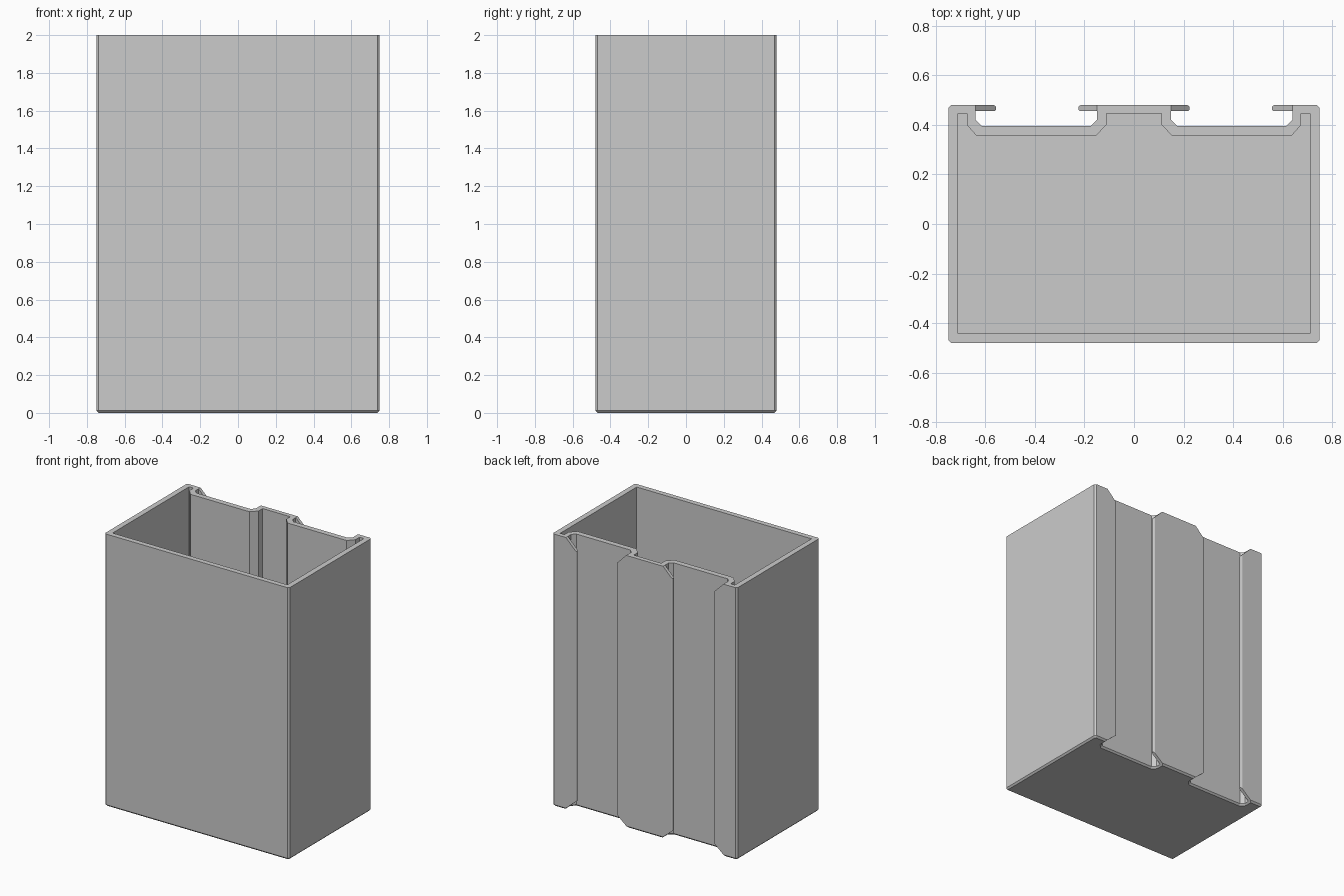
import bpy
import bmesh

cube = bpy.data.objects.get("Cube")
if cube:
    bpy.data.objects.remove(cube, do_unlink=True)

HEIGHT = 2.0
FLOOR = 0.04
CHAMFER = 0.012
BACK = 0.48

grey = bpy.data.materials.new("plain grey")
grey.use_nodes = True
grey.diffuse_color = (0.6, 0.6, 0.6, 1)
grey.node_tree.nodes["Principled BSDF"].inputs["Base Color"].default_value = (0.6, 0.6, 0.6, 1)


def make_object(name, bm):
    bmesh.ops.recalc_face_normals(bm, faces=bm.faces)
    mesh = bpy.data.meshes.new(name)
    bm.to_mesh(mesh)
    bm.free()
    mesh.materials.append(grey)
    obj = bpy.data.objects.new(name, mesh)
    bpy.context.collection.objects.link(obj)
    return obj


def prism(points, offset):
    """Extrude a closed outline of 3D points along an offset vector."""
    bm = bmesh.new()
    base = bm.faces.new([bm.verts.new(p) for p in points])
    top = bmesh.ops.extrude_face_region(bm, geom=[base], use_keep_orig=True)["geom"]
    bmesh.ops.translate(bm, vec=offset, verts=[v for v in top if isinstance(v, bmesh.types.BMVert)])
    bmesh.ops.recalc_face_normals(bm, faces=bm.faces)
    return bm


def mirrored(half, z):
    """Complete a right-hand outline with its mirror image."""
    return [(x, y, z) for x, y in half] + [(-x, y, z) for x, y in reversed(half)]


# Outer wall outline, from front to back, with the rail channel
outer = [(0.738, -BACK), (0.75, -0.468), (0.75, 0.468), (0.738, BACK),
         (0.64, BACK), (0.64, 0.42), (0.615, 0.395),
         (0.175, 0.395), (0.15, 0.42), (0.15, BACK)]
# Cavity outline, following the channel at wall thickness
inner = [(0.71, -0.442), (0.71, 0.447), (0.675, 0.447), (0.675, 0.4),
         (0.635, 0.355), (0.155, 0.355), (0.112, 0.4), (0.112, 0.447)]

# Body with a chamfered underside
bm = prism(mirrored(outer, CHAMFER), (0, 0, HEIGHT - CHAMFER))
bottom = min(bm.faces, key=lambda f: f.calc_center_median().z)
bmesh.ops.inset_region(bm, faces=[bottom], thickness=CHAMFER, use_even_offset=True)
for vert in bottom.verts:
    vert.co.z = 0
body = make_object("bin_body", bm)

# Hollow out the inside
cutter = make_object("cavity_cutter", prism(mirrored(inner, FLOOR), (0, 0, HEIGHT)))
cutter.hide_render = True
cut = body.modifiers.new("hollow", 'BOOLEAN')
cut.operation = 'DIFFERENCE'
cut.solver = 'EXACT'
cut.object = cutter
bpy.context.view_layer.objects.active = body
bpy.ops.object.modifier_apply(modifier=cut.name)
bpy.data.objects.remove(cutter, do_unlink=True)


# Retaining lips with sloped ends and rounded free edges
def lip(name, root, tip):
    slope = abs(tip - root)
    y = BACK - 0.024
    outline = [(root, y, CHAMFER), (tip, y, slope),
               (tip, y, HEIGHT - slope), (root, y, HEIGHT)]
    bm = prism(outline, (0, BACK - y, 0))
    edges = [e for e in bm.edges if all(abs(v.co.x - tip) < 0.001 for v in e.verts)
             and abs(e.verts[0].co.z - e.verts[1].co.z) > 0.1]
    bmesh.ops.bevel(bm, geom=edges, offset=0.01, segments=3, profile=0.5, affect='EDGES')
    make_object(name, bm)


for side, sign in (("left", 1), ("right", -1)):
    lip(side + "_outer_lip", sign * 0.64, sign * 0.557)
    lip(side + "_inner_lip", sign * 0.15, sign * 0.225)
